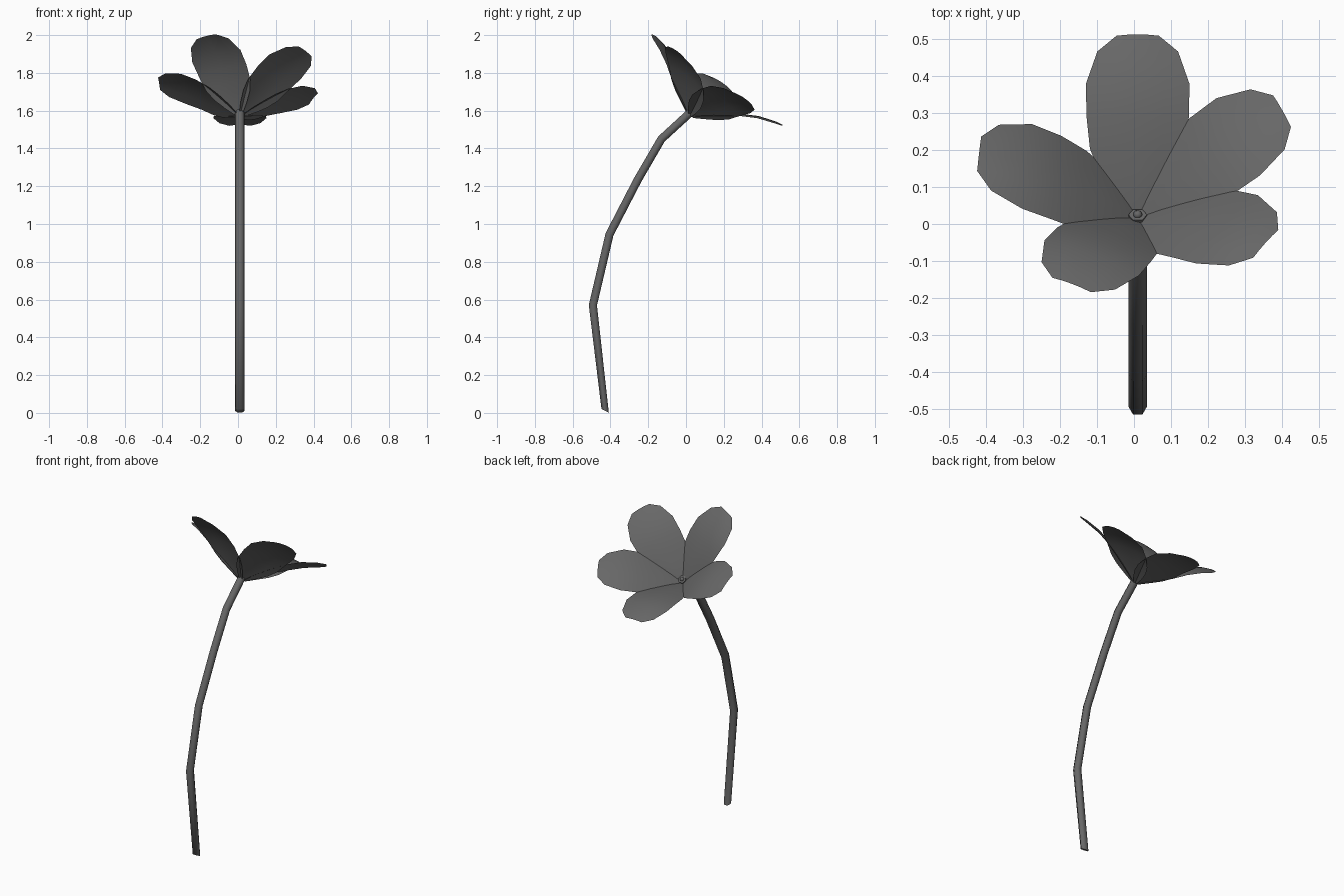
import bpy, bmesh, math
from mathutils import Vector

if "Cube" in bpy.data.objects:
    bpy.data.objects.remove(bpy.data.objects["Cube"])

grey = bpy.data.materials.new("dark grey")
grey.diffuse_color = (0.135, 0.135, 0.135, 1)
grey.use_nodes = True
grey.node_tree.nodes["Principled BSDF"].inputs["Base Color"].default_value = grey.diffuse_color


def finish(bm, name, angle):
    me = bpy.data.meshes.new(name)
    bm.to_mesh(me)
    bm.free()
    me.materials.append(grey)
    ob = bpy.data.objects.new(name, me)
    bpy.context.collection.objects.link(ob)
    bpy.ops.object.select_all(action='DESELECT')
    ob.select_set(True)
    bpy.context.view_layer.objects.active = ob
    bpy.ops.object.shade_smooth_by_angle(angle=math.radians(angle))
    return ob


# Stem: six-sided tube swept along a bent path, with a slanted cut at the foot
path = [Vector((0.01, y, z)) for y, z in
        [(-0.428, 0.011), (-0.493, 0.57), (-0.405, 0.945),
         (-0.255, 1.235), (-0.13, 1.45), (0.025, 1.592)]]
SIDES, RADIUS = 6, 0.025
bm = bmesh.new()
rings = []
for i, p in enumerate(path):
    before = (p - path[i - 1]).normalized() if i else Vector((0, 0.85, 0.5))
    after = (path[i + 1] - p).normalized() if i < len(path) - 1 else Vector()
    tangent = (before + after).normalized()
    side = Vector((1, 0, 0))
    up = tangent.cross(side)
    rings.append([bm.verts.new(p + RADIUS * (side * math.cos(a) + up * math.sin(a)))
                  for a in (math.tau * k / SIDES for k in range(SIDES))])
for lo, hi in zip(rings, rings[1:]):
    for k in range(SIDES):
        n = (k + 1) % SIDES
        bm.faces.new((lo[k], lo[n], hi[n], hi[k]))
bm.faces.new(rings[0][::-1])
bm.faces.new(rings[-1])
bmesh.ops.recalc_face_normals(bm, faces=bm.faces)
finish(bm, "stem", 65)

# Flower frame: tilted axis with two directions across it
centre = Vector((0.01, 0.03, 1.586))
axis = Vector((0, 0.573, 0.82)).normalized()
across = Vector((1, 0, 0))
down = Vector((0, axis.z, -axis.y))

# Petal stations: distance out, height along axis, half width, edge droop
stations = [(0.010, -0.015, 0.020, 0.000), (0.05, 0.022, 0.062, 0.006),
            (0.10, 0.062, 0.104, 0.011), (0.15, 0.100, 0.129, 0.013),
            (0.22, 0.150, 0.138, 0.014), (0.30, 0.192, 0.140, 0.014),
            (0.387, 0.219, 0.109, 0.012), (0.43, 0.226, 0.057, 0.006)]


def petal(name, degrees):
    a = math.radians(degrees)
    out = across * math.cos(a) + down * math.sin(a)
    wide = axis.cross(out)
    bm = bmesh.new()
    rows = [[bm.verts.new(centre + out * r + axis * (h - droop * t * t) + wide * (w * t))
             for t in (-1, -0.5, 0, 0.5, 1)] for r, h, w, droop in stations]
    for lo, hi in zip(rows, rows[1:]):
        for k in range(4):
            f = bm.faces.new((lo[k], hi[k], hi[k + 1], lo[k + 1]))
            f.normal_update()
            if f.normal.dot(axis) < 0:
                f.normal_flip()
    finish(bm, name, 60)


for i, degrees in enumerate((90, 25, -36.5, -114.5, 174.5)):
    petal(f"petal_{i + 1}", degrees)

# Small bead in the middle of the flower
bm = bmesh.new()
bmesh.ops.create_icosphere(bm, subdivisions=1, radius=0.014)
bmesh.ops.translate(bm, verts=bm.verts, vec=path[-1])
finish(bm, "flower_centre", 60)
